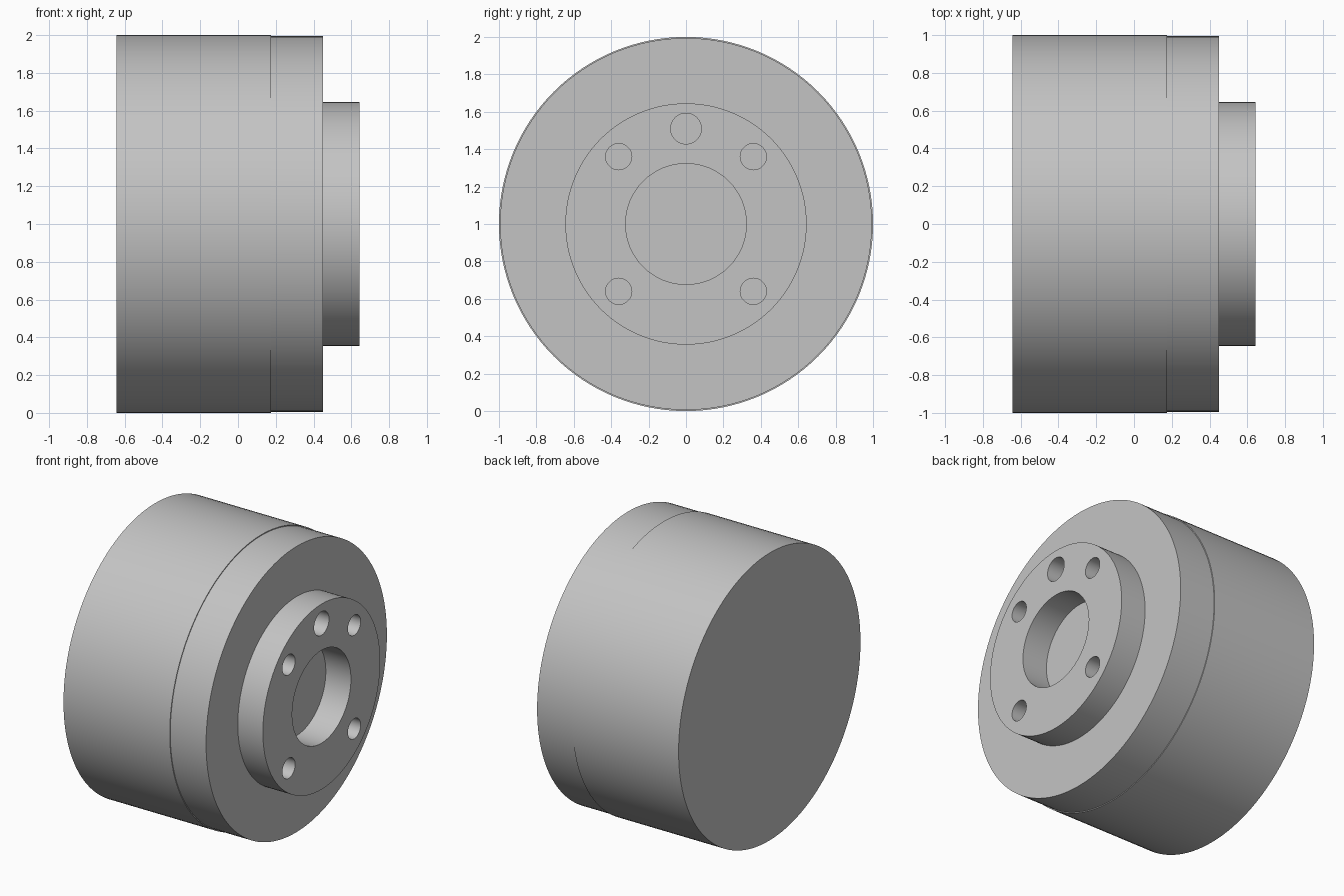
import bpy, bmesh, math
from mathutils import Matrix, Vector

if "Cube" in bpy.data.objects:
    bpy.data.objects.remove(bpy.data.objects["Cube"], do_unlink=True)

AXIS_Z = 1.0
SEGMENTS = 128
BACK, STEP, FACE, TIP = -0.643, 0.175, 0.45, 0.643

# Single plain metal colour
metal = bpy.data.materials.new("grey metal")
metal.use_nodes = True
GREY = (0.55, 0.55, 0.55, 1)
metal.diffuse_color = GREY
metal.node_tree.nodes["Principled BSDF"].inputs["Base Color"].default_value = GREY


def turned(name, profile, y=0, z=0, segments=SEGMENTS):
    """Solid turned around the x direction from (x, radius) points."""
    bm = bmesh.new()
    rings = []
    for x, r in profile:
        angles = [math.tau * i / segments for i in range(segments)]
        rings.append([bm.verts.new((x, r * math.cos(a), r * math.sin(a))) for a in angles])
    for a, b in zip(rings, rings[1:]):
        for i in range(segments):
            j = (i + 1) % segments
            bm.faces.new((a[i], a[j], b[j], b[i]))
    bm.faces.new(rings[0])
    bm.faces.new(rings[-1])
    bmesh.ops.recalc_face_normals(bm, faces=bm.faces)
    mesh = bpy.data.meshes.new(name)
    bm.to_mesh(mesh)
    bm.free()
    obj = bpy.data.objects.new(name, mesh)
    obj.location = (0, y, AXIS_Z + z)
    mesh.materials.append(metal)
    bpy.context.collection.objects.link(obj)
    return obj


def activate(obj):
    bpy.ops.object.select_all(action='DESELECT')
    obj.select_set(True)
    bpy.context.view_layer.objects.active = obj


def drill(obj, radius, y=0, z=0):
    """Cut a round hole right through the hub."""
    cutter = turned("drill", [(FACE - 0.1, radius), (TIP + 0.1, radius)], y, z, 64)
    cutter.hide_render = True
    mod = obj.modifiers.new("hole", 'BOOLEAN')
    mod.operation = 'DIFFERENCE'
    mod.solver = 'EXACT'
    mod.object = cutter
    activate(obj)
    bpy.ops.object.modifier_apply(modifier=mod.name)
    bpy.data.objects.remove(cutter, do_unlink=True)


# Drum with a shallow step around its front rim
drum = turned("drum", [(BACK, 1), (STEP, 1), (STEP, 0.994), (FACE, 0.994)])

# Raised mounting hub with centre bore, locating hole and four bolt holes
hub = turned("mounting_hub", [(FACE, 0.645), (TIP, 0.645)])
drill(hub, 0.323)
drill(hub, 0.082, z=0.51)
for sy in (-1, 1):
    for sz in (-1, 1):
        drill(hub, 0.07, sy * 0.36, sz * 0.36)

for part in (drum, hub):
    activate(part)
    bpy.ops.object.shade_smooth_by_angle(angle=math.radians(30))
